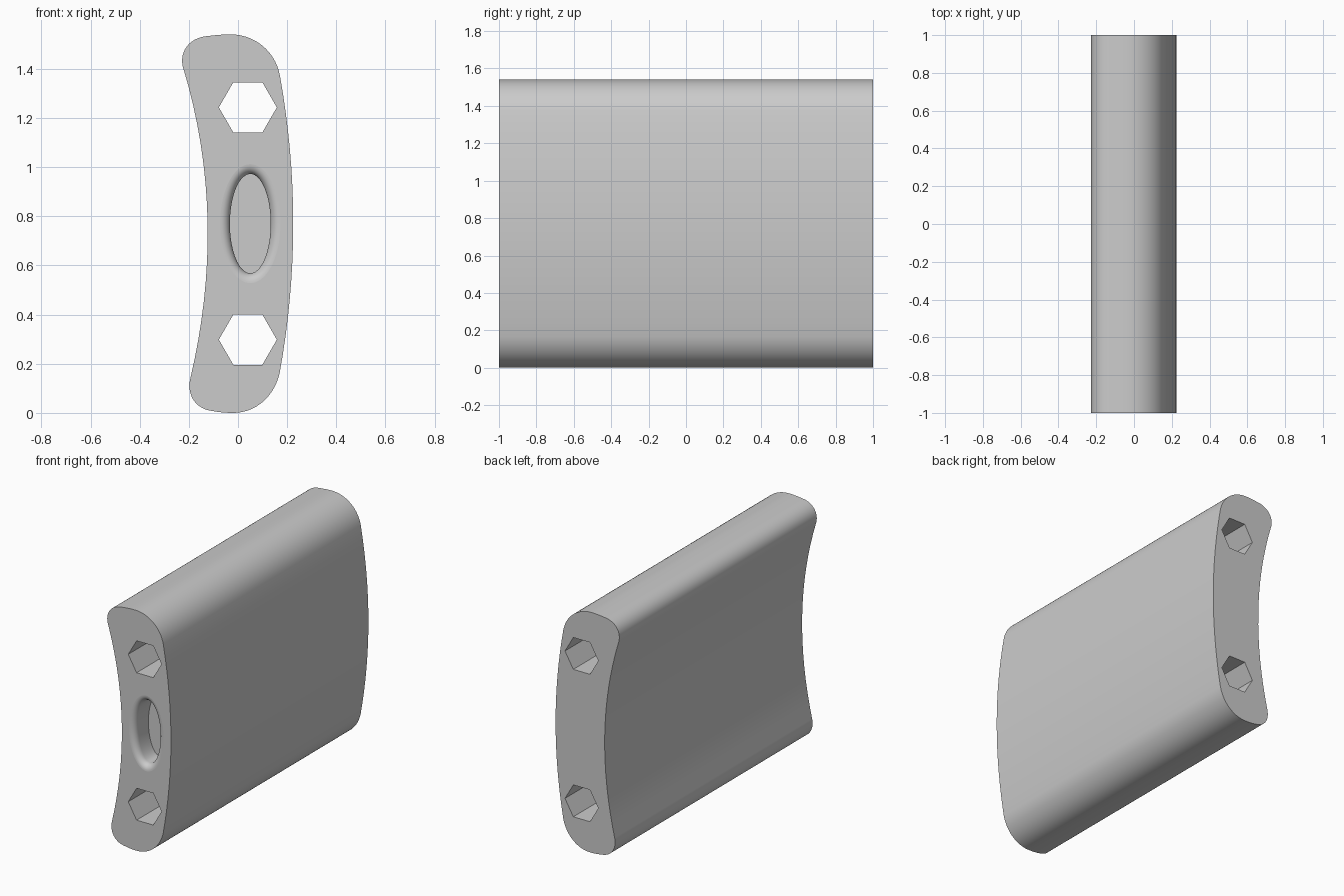
import bpy
import bmesh
from math import cos, sin, pi
from mathutils import Vector
from mathutils.geometry import interpolate_bezier

if "Cube" in bpy.data.objects:
    bpy.data.objects.remove(bpy.data.objects["Cube"], do_unlink=True)

HALF = 1.0  # half the length of the bar along y

grey = bpy.data.materials.new("plain grey")
grey.use_nodes = True
grey.diffuse_color = (0.6, 0.6, 0.6, 1)
grey.node_tree.nodes["Principled BSDF"].inputs["Base Color"].default_value = (0.6, 0.6, 0.6, 1)


def loft(name, rings):
    """Closed solid through a list of matching rings of points."""
    bm = bmesh.new()
    loops = [[bm.verts.new(p) for p in ring] for ring in rings]
    for a, b in zip(loops, loops[1:]):
        for i in range(len(a)):
            j = (i + 1) % len(a)
            bm.faces.new((a[i], a[j], b[j], b[i]))
    bm.faces.new(loops[0])
    bm.faces.new(loops[-1])
    bmesh.ops.recalc_face_normals(bm, faces=bm.faces)
    mesh = bpy.data.meshes.new(name)
    bm.to_mesh(mesh)
    bm.free()
    mesh.materials.append(grey)
    obj = bpy.data.objects.new(name, mesh)
    bpy.context.collection.objects.link(obj)
    return obj


def ellipse(y, x, z, rx, rz, sides):
    return [(x + rx * cos(2 * pi * i / sides), y, z + rz * sin(2 * pi * i / sides))
            for i in range(sides)]


# Cross-section: bezier pieces as (start, handle, handle, end) in x, z
pieces = [
    ((.170, .165), (.243, .570), (.243, .970), (.170, 1.375)),       # bulging side
    ((.170, 1.375), (.150, 1.475), (.065, 1.54), (-.03, 1.54)),      # large top corner
    ((-.03, 1.54), (-.06, 1.54), (-.09, 1.537), (-.125, 1.533)),     # top
    ((-.125, 1.533), (-.195, 1.527), (-.238, 1.475), (-.225, 1.41)),  # small top corner
    ((-.225, 1.41), (-.095, .985), (-.095, .56), (-.194, .14)),      # hollow side
    ((-.194, .14), (-.210, .07), (-.170, .015), (-.105, .008)),      # small bottom corner
    ((-.105, .008), (-.08, .003), (-.05, 0), (-.02, 0)),             # bottom
    ((-.02, 0), (.075, 0), (.150, .070), (.170, .165)),              # large bottom corner
]
outline = []
for piece in pieces:
    outline += interpolate_bezier(*[Vector(p) for p in piece], 17)[:-1]

bar = loft("curved_bar", [[(p.x, y, p.y) for p in outline] for y in (-HALF, HALF)])

# Hexagonal through holes
cutters = [loft("hexagon_cutter", [ellipse(y, .04, z, .118, .118, 6) for y in (-1.2, 1.2)])
           for z in (.298, 1.243)]

# Oval blind recess with a rounded rim in the front end
RIM, DEPTH = .04, .14
rings = [ellipse(-HALF - .05, .05, .77, .083 + RIM, .202 + RIM, 72)]
for k in range(9):
    a = k / 8 * pi / 2
    grow = RIM * (1 - sin(a))
    rings.append(ellipse(-HALF + RIM * (1 - cos(a)), .05, .77, .083 + grow, .202 + grow, 72))
rings.append(ellipse(-HALF + DEPTH, .05, .77, .083, .202, 72))
cutters.append(loft("recess_cutter", rings))

for cutter in cutters:
    mod = bar.modifiers.new("cut", "BOOLEAN")
    mod.object = cutter
    mod.solver = "EXACT"

# Apply the cuts and drop the cutters
graph = bpy.context.evaluated_depsgraph_get()
bar.data = bpy.data.meshes.new_from_object(bar.evaluated_get(graph))
bar.modifiers.clear()
for cutter in cutters:
    bpy.data.objects.remove(cutter, do_unlink=True)

# Smooth walls, flat ends
bpy.ops.object.select_all(action="DESELECT")
bar.select_set(True)
bpy.context.view_layer.objects.active = bar
bpy.ops.object.shade_smooth_by_angle(angle=pi / 6)
for face in bar.data.polygons:
    if abs(face.normal.y) > .999:
        face.use_smooth = False
